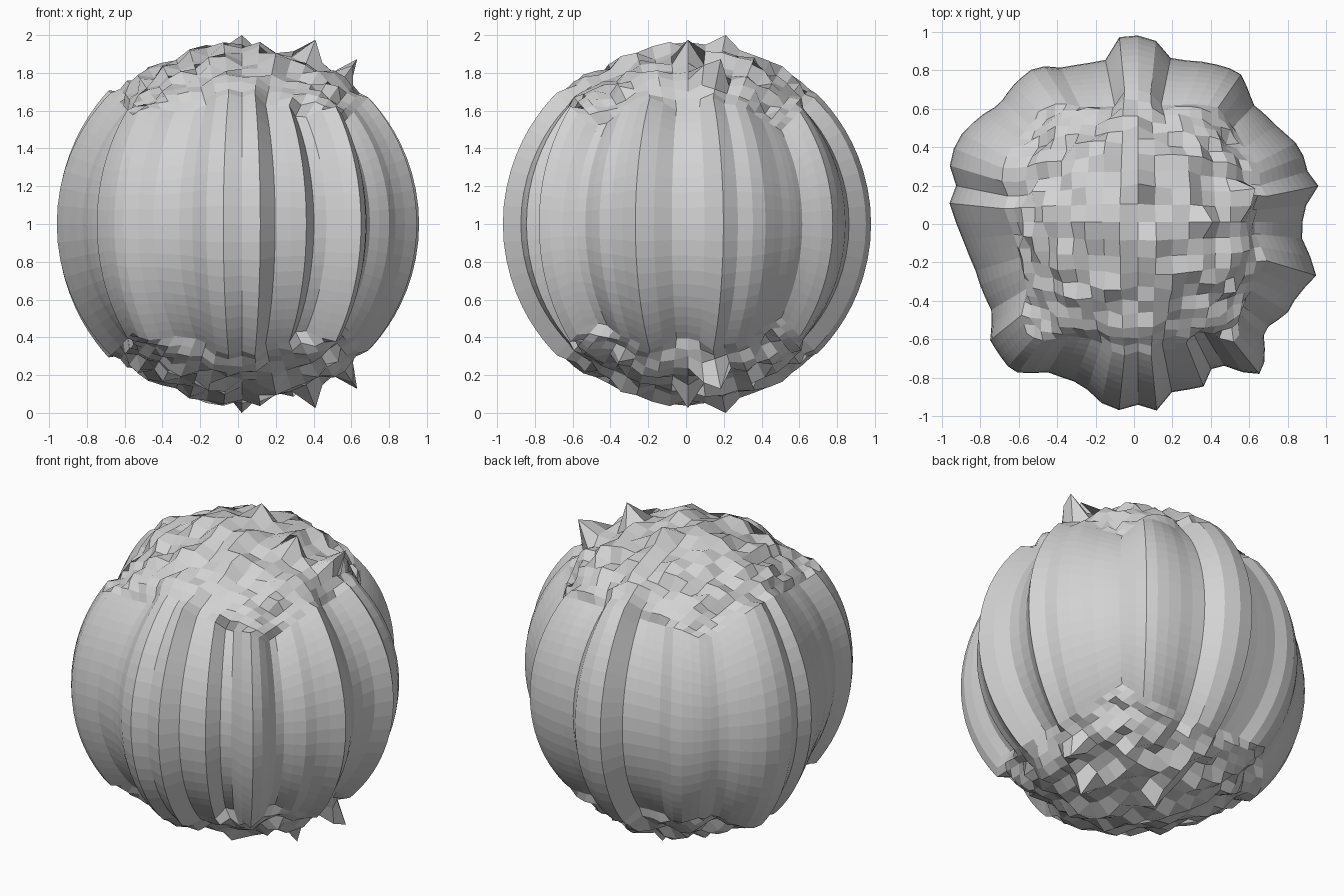
import bpy
import bmesh
import math
import random
from mathutils import Vector

random.seed(7)
cube = bpy.data.objects.get("Cube")
if cube:
    bpy.data.objects.remove(cube, do_unlink=True)

CENTRE = Vector((0.02, 0.01, 1.0))
DIVISIONS = 20

# Horizontal outline of the rock, in hundredths
OUTLINE = [
    (-7, 98), (2, 98), (12, 95), (20, 85), (38, 84), (55, 79), (62, 62),
    (75, 50), (88, 38), (88, 30), (96, 20), (89, 9), (86, -5), (95, -28),
    (85, -36), (81, -45), (67, -55), (68, -62), (67, -78), (56, -77),
    (41, -71), (38, -84), (20, -87), (12, -97), (2, -94), (-7, -97),
    (-17, -93), (-27, -83), (-44, -77), (-63, -77), (-75, -60), (-73, -47),
    (-77, -39), (-83, -22), (-90, -5), (-96, 11), (-92, 21), (-96, 31),
    (-92, 44), (-80, 56), (-70, 62), (-62, 73), (-51, 82), (-36, 81),
    (-25, 84), (-16, 83),
]

# Spikes on the cap: grid cell -> radius
SPIKES = {(0, 2): 1.02, (4, 0): 1.05, (7, 2): 1.08, (7, 1): 1.03}


def outline_profile():
    """Turn the outline into sorted (angle, radius) samples that wrap round."""
    samples = []
    for x, y in OUTLINE:
        dx, dy = x / 100 - CENTRE.x, y / 100 - CENTRE.y
        samples.append((math.atan2(dy, dx), math.hypot(dx, dy)))
    samples.sort()
    turn = 2 * math.pi
    first, last = samples[0], samples[-1]
    return [(last[0] - turn, last[1])] + samples + [(first[0] + turn, first[1])]


PROFILE = outline_profile()


def rim_radius(u, v):
    """Radius of the vertical ribs in the direction (u, v)."""
    angle = math.atan2(v, u)
    for (a, ra), (b, rb) in zip(PROFILE, PROFILE[1:]):
        if a <= angle <= b:
            return ra + (rb - ra) * (angle - a) / (b - a)


def cap_radius(u, v):
    """Rough cap that runs into the ribs towards its border."""
    rough = 0.935 + random.uniform(-0.04, 0.04)
    # Hollow beside the back corner
    rough -= 0.07 * math.exp(-((u - 0.8) ** 2 + (v - 0.7) ** 2) / 0.03)
    blend = 0.75 * max(abs(u), abs(v)) ** 5
    return rough + (rim_radius(u, v) - rough) * blend


heights = {}


def radius_at(u, v):
    """One radius per column, so the top and bottom match."""
    key = (round(u * DIVISIONS / 2), round(v * DIVISIONS / 2))
    if key not in heights:
        if max(abs(u), abs(v)) > 0.999:
            heights[key] = rim_radius(u, v)
        else:
            heights[key] = SPIKES.get(key) or cap_radius(u, v)
    return heights[key]


# Gridded cube pushed out to a lumpy ball
bm = bmesh.new()
bmesh.ops.create_cube(bm, size=2)
bmesh.ops.subdivide_edges(bm, edges=bm.edges[:], cuts=DIVISIONS - 1,
                          use_grid_fill=True)
for vert in bm.verts:
    r = radius_at(vert.co.x, vert.co.y)
    vert.co = CENTRE + vert.co.normalized() * r
bmesh.ops.recalc_face_normals(bm, faces=bm.faces[:])

mesh = bpy.data.meshes.new("rock")
bm.to_mesh(mesh)
bm.free()
rock = bpy.data.objects.new("rock", mesh)
bpy.context.collection.objects.link(rock)

# Plain grey stone
stone = bpy.data.materials.new("grey_stone")
stone.use_nodes = True
colour = (0.65, 0.65, 0.65, 1.0)
stone.diffuse_color = colour
stone.node_tree.nodes["Principled BSDF"].inputs["Base Color"].default_value = colour
mesh.materials.append(stone)
